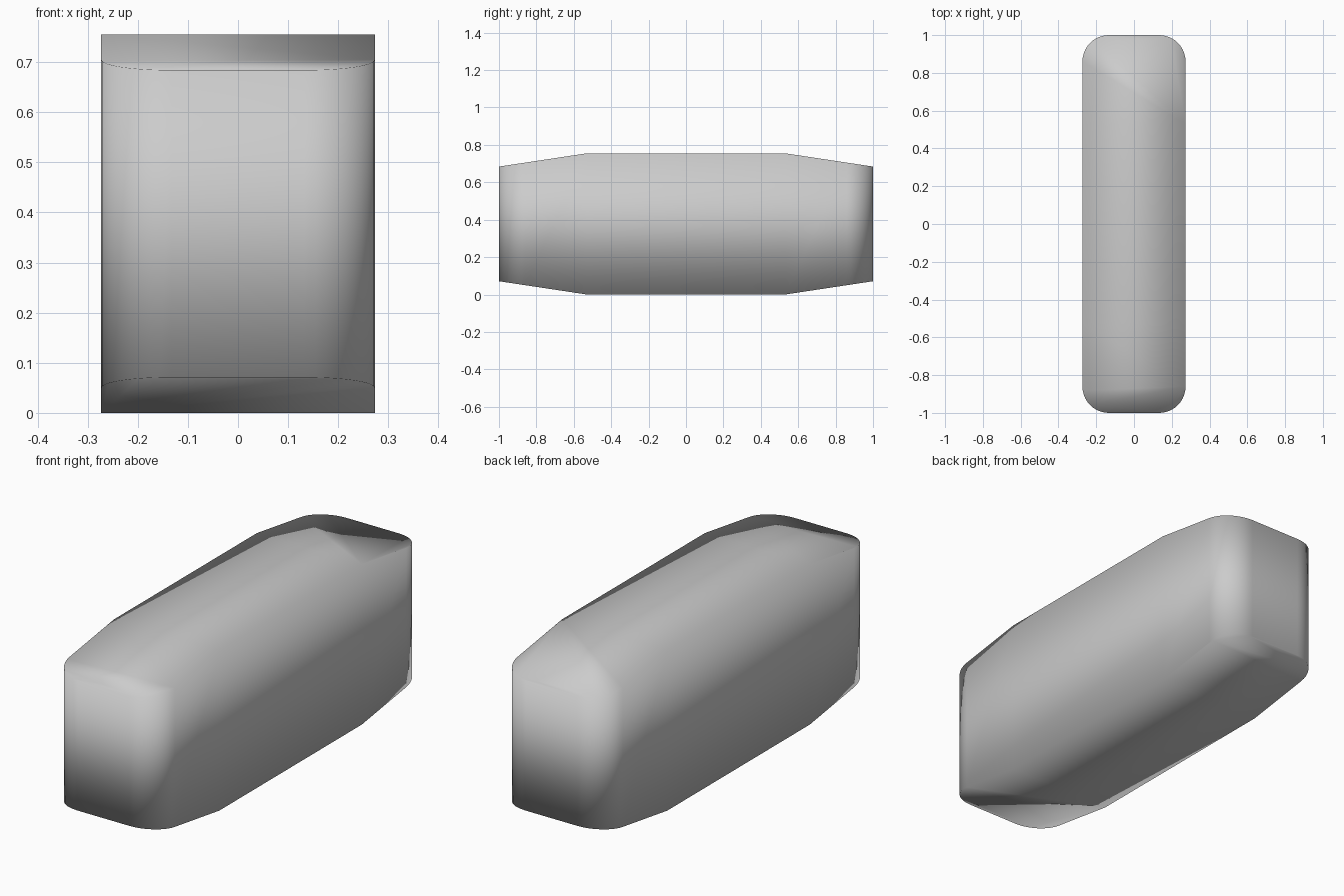
import bpy, bmesh, math
from mathutils import Vector

if "Cube" in bpy.data.objects:
    bpy.data.objects.remove(bpy.data.objects["Cube"])

HALF_W, HALF_L, HEIGHT = 0.273, 1.0, 0.755
RADIUS, STEPS = 0.14, 10        # rounded plan corners
FLAT, DROP = 0.53, 0.071        # where the end slopes start, and their rise

# Plan outline: rounded rectangle
outline = []
for i, (sx, sy) in enumerate([(1, 1), (-1, 1), (-1, -1), (1, -1)]):
    cx, cy = sx * (HALF_W - RADIUS), sy * (HALF_L - RADIUS)
    for k in range(STEPS + 1):
        a = math.pi / 2 * (i + k / STEPS)
        outline.append((cx + RADIUS * math.cos(a), cy + RADIUS * math.sin(a), 0))

# Extrude the outline to a block
bm = bmesh.new()
base = bm.faces.new([bm.verts.new(p) for p in outline])
res = bmesh.ops.extrude_face_region(bm, geom=[base])
bmesh.ops.translate(bm, vec=(0, 0, HEIGHT),
                    verts=[v for v in res["geom"] if isinstance(v, bmesh.types.BMVert)])

# Slice across, then slope the top and bottom towards both ends
for y in (-FLAT, FLAT):
    bmesh.ops.bisect_plane(bm, geom=bm.verts[:] + bm.edges[:] + bm.faces[:],
                           plane_co=Vector((0, y, 0)), plane_no=Vector((0, 1, 0)))
for v in bm.verts:
    t = max(0, abs(v.co.y) - FLAT) / (HALF_L - FLAT)
    v.co.z += DROP * t * (1 if v.co.z < HEIGHT / 2 else -1)

bmesh.ops.recalc_face_normals(bm, faces=bm.faces[:])
for f in bm.faces:
    f.smooth = True
mesh = bpy.data.meshes.new("rounded_block")
bm.to_mesh(mesh)
bm.free()
obj = bpy.data.objects.new("rounded_block", mesh)
bpy.context.collection.objects.link(obj)
